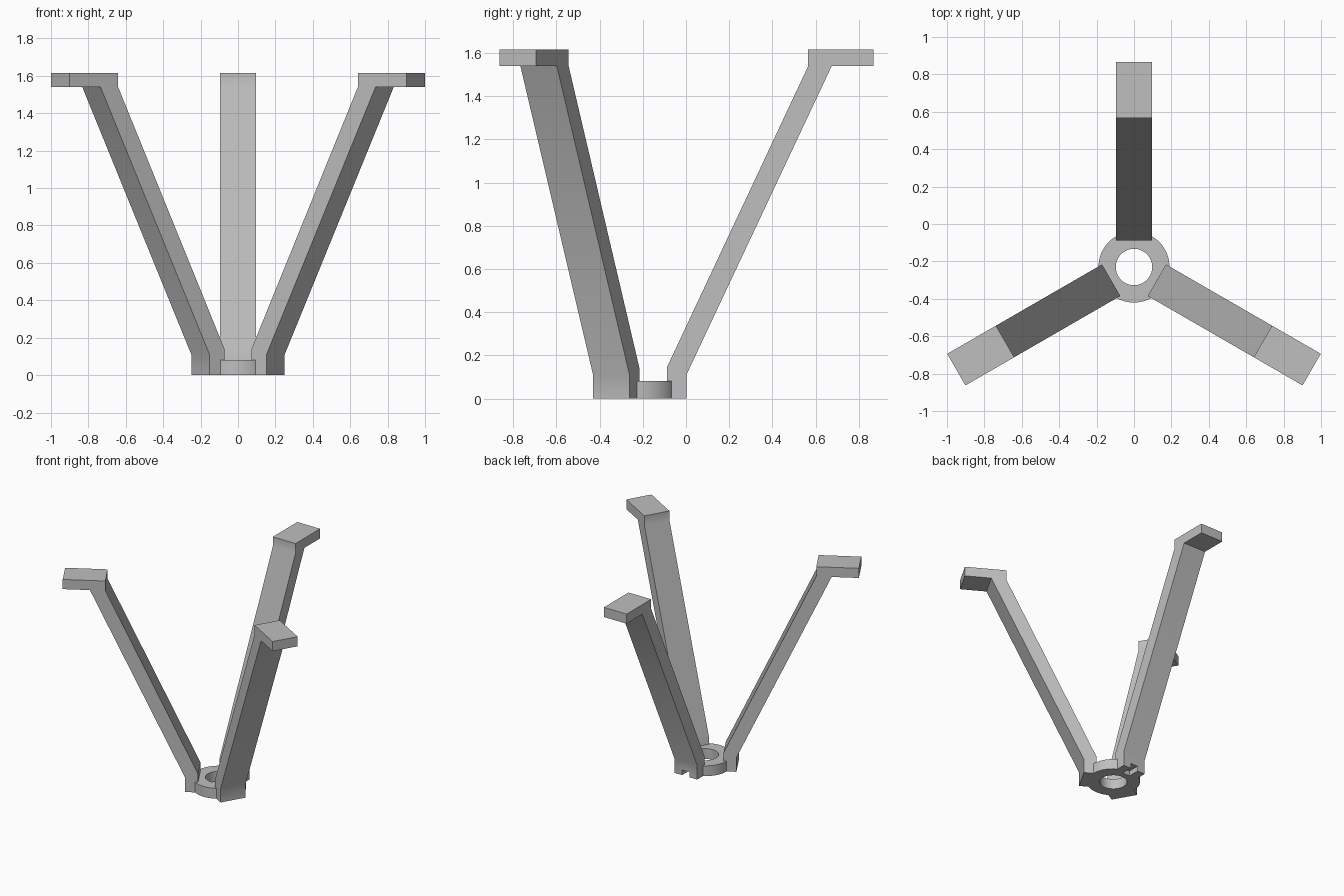
import bpy, bmesh, math
from mathutils import Matrix, Vector

if "Cube" in bpy.data.objects:
    bpy.data.objects.remove(bpy.data.objects["Cube"], do_unlink=True)

CENTRE = Matrix.Translation((0, -0.23, 0))
HALF_WIDTH = 0.0975

grey = bpy.data.materials.new("plain_grey")
grey.use_nodes = True
grey.diffuse_color = (0.52, 0.52, 0.52, 1)
grey.node_tree.nodes["Principled BSDF"].inputs["Base Color"].default_value = grey.diffuse_color


def make_object(name, bm):
    bmesh.ops.recalc_face_normals(bm, faces=bm.faces)
    mesh = bpy.data.meshes.new(name)
    bm.to_mesh(mesh)
    bm.free()
    mesh.materials.append(grey)
    obj = bpy.data.objects.new(name, mesh)
    bpy.context.collection.objects.link(obj)
    return obj


def smooth(obj):
    bpy.ops.object.select_all(action="DESELECT")
    obj.select_set(True)
    bpy.context.view_layer.objects.active = obj
    bpy.ops.object.shade_smooth_by_angle(angle=math.radians(30))


def extrude_profile(name, profile, half, turn):
    """Side profile (radius, height) given a width, then turned about the hub."""
    bm = bmesh.new()
    face = bm.faces.new([bm.verts.new((r, -half, z)) for r, z in profile])
    side = bmesh.ops.extrude_face_region(bm, geom=[face])["geom"]
    bmesh.ops.translate(bm, vec=Vector((0, 2 * half, 0)),
                        verts=[v for v in side if isinstance(v, bmesh.types.BMVert)])
    bm.transform(CENTRE @ Matrix.Rotation(math.radians(turn), 4, "Z"))
    return make_object(name, bm)


def cut(obj, cutter):
    mod = obj.modifiers.new("slot", "BOOLEAN")
    mod.operation = "DIFFERENCE"
    mod.solver = "EXACT"
    mod.object = cutter


# Three bent legs: upright foot, sloping bar, flat tab at the top
leg_profile = [(0.141, 0), (0.232, 0), (0.232, 0.11), (0.905, 1.54), (1.097, 1.54),
               (1.097, 1.615), (0.796, 1.615), (0.796, 1.54), (0.141, 0.143)]
legs = {name: extrude_profile(name, leg_profile, HALF_WIDTH, turn)
        for name, turn in (("back_leg", 90), ("front_right_leg", 210), ("front_left_leg", 330))}

# Ring hub: a square section spun around the centre
bm = bmesh.new()
ring = [bm.verts.new(p) for p in ((0.0975, 0, 0), (0.19, 0, 0), (0.19, 0, 0.08), (0.0975, 0, 0.08))]
edges = [bm.edges.new((ring[i], ring[(i + 1) % 4])) for i in range(4)]
bmesh.ops.spin(bm, geom=ring + edges, cent=(0, 0, 0), axis=(0, 0, 1),
               angle=math.tau, steps=64, use_merge=True)
bmesh.ops.remove_doubles(bm, verts=bm.verts, dist=0.0001)
bm.transform(CENTRE)
hub = make_object("hub_ring", bm)

# Small slot under the back foot
slot = extrude_profile("slot_cutter", [(0.141, -0.05), (0.3, -0.05), (0.3, 0.04), (0.141, 0.04)], 0.032, 90)
slot.hide_render = True
slot.display_type = "WIRE"
slot.hide_set(True)
cut(legs["back_leg"], slot)
cut(hub, slot)

for part in [*legs.values(), hub]:
    smooth(part)
